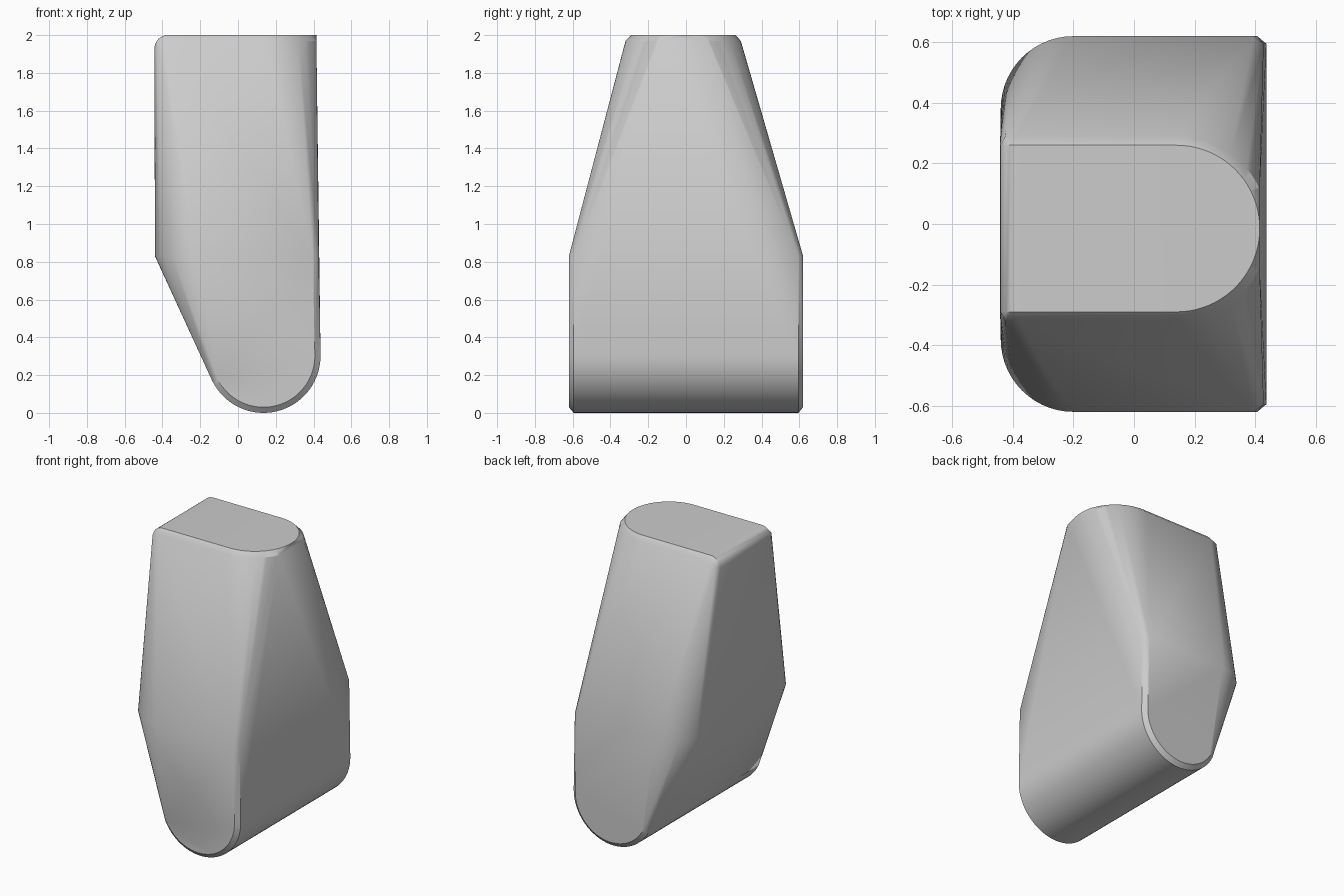
import bpy
import bmesh
from math import sin, cos, radians

cube = bpy.data.objects.get("Cube")
if cube:
    bpy.data.objects.remove(cube, do_unlink=True)


def arc(cx, cy, r, start, end, steps):
    """Points along a circular arc, angles in degrees."""
    angles = [radians(start + (end - start) * i / steps) for i in range(steps + 1)]
    return [(cx + r * cos(a), cy + r * sin(a)) for a in angles]


points = []
CHAMFER = 0.03
HALF_DEPTH = 0.62
TOP_Y = -0.015          # the top is slightly off centre
TOP_R = 0.275
WALL_X = 0.415          # flat side wall at the top

# Rounded foot: a circular profile run from front to back, chamfered at its ends
for side in (-1, 1):
    for inset, y in ((0, HALF_DEPTH - 0.025), (CHAMFER, HALF_DEPTH)):
        for x, z in arc(0.135, 0.302, 0.302 - inset, 206, 361, 28):
            points.append((x, side * y, z))

    # Widest section: large round corner on one side, chamfer on the other
    section = arc(-0.2, 0.38, 0.24, 90, 180, 14) + [(0.395, HALF_DEPTH), (0.428, 0.595)]
    points += [(x, side * y, 0.83) for x, y in section]

    # Rounded top edge above the sloping side
    for x, z in arc(-0.372, 1.93, 0.07, 90, 180, 8):
        points.append((x, TOP_Y + side * TOP_R, z))
    points.append((-0.425, TOP_Y + side * (TOP_R + CHAMFER), 1.95))
    points.append((-0.38, TOP_Y + side * (TOP_R + CHAMFER), 1.97))

# D-shaped top and the wider ring under its chamfer, cut off by the flat wall
points += [(x, y, 2.0) for x, y in arc(0.14, TOP_Y, TOP_R, -90, 90, 40)]
points += [(x, y, 1.97) for x, y in arc(0.14, TOP_Y, TOP_R + CHAMFER, -90, 90, 40)
           if x < WALL_X]
points += [(WALL_X, TOP_Y + s * 0.132, 1.97) for s in (-1, 1)]

# Stretch one skin over all the sections
bm = bmesh.new()
for p in points:
    bm.verts.new(p)
hull = bmesh.ops.convex_hull(bm, input=bm.verts[:])
unused = {v for v in hull["geom_interior"] + hull["geom_unused"]
          if isinstance(v, bmesh.types.BMVert)}
bmesh.ops.delete(bm, geom=list(unused), context="VERTS")
bmesh.ops.dissolve_limit(bm, angle_limit=radians(0.6), verts=bm.verts[:], edges=bm.edges[:])
bmesh.ops.recalc_face_normals(bm, faces=bm.faces[:])
mesh = bpy.data.meshes.new("body")
bm.to_mesh(mesh)
bm.free()

body = bpy.data.objects.new("body", mesh)
bpy.context.collection.objects.link(body)

# Plain grey
grey = bpy.data.materials.new("grey")
grey.use_nodes = True
colour = (0.6, 0.6, 0.6, 1)
grey.diffuse_color = colour
grey.node_tree.nodes["Principled BSDF"].inputs["Base Color"].default_value = colour
mesh.materials.append(grey)

bpy.ops.object.select_all(action="DESELECT")
body.select_set(True)
bpy.context.view_layer.objects.active = body
bpy.ops.object.shade_smooth_by_angle(angle=radians(30))
